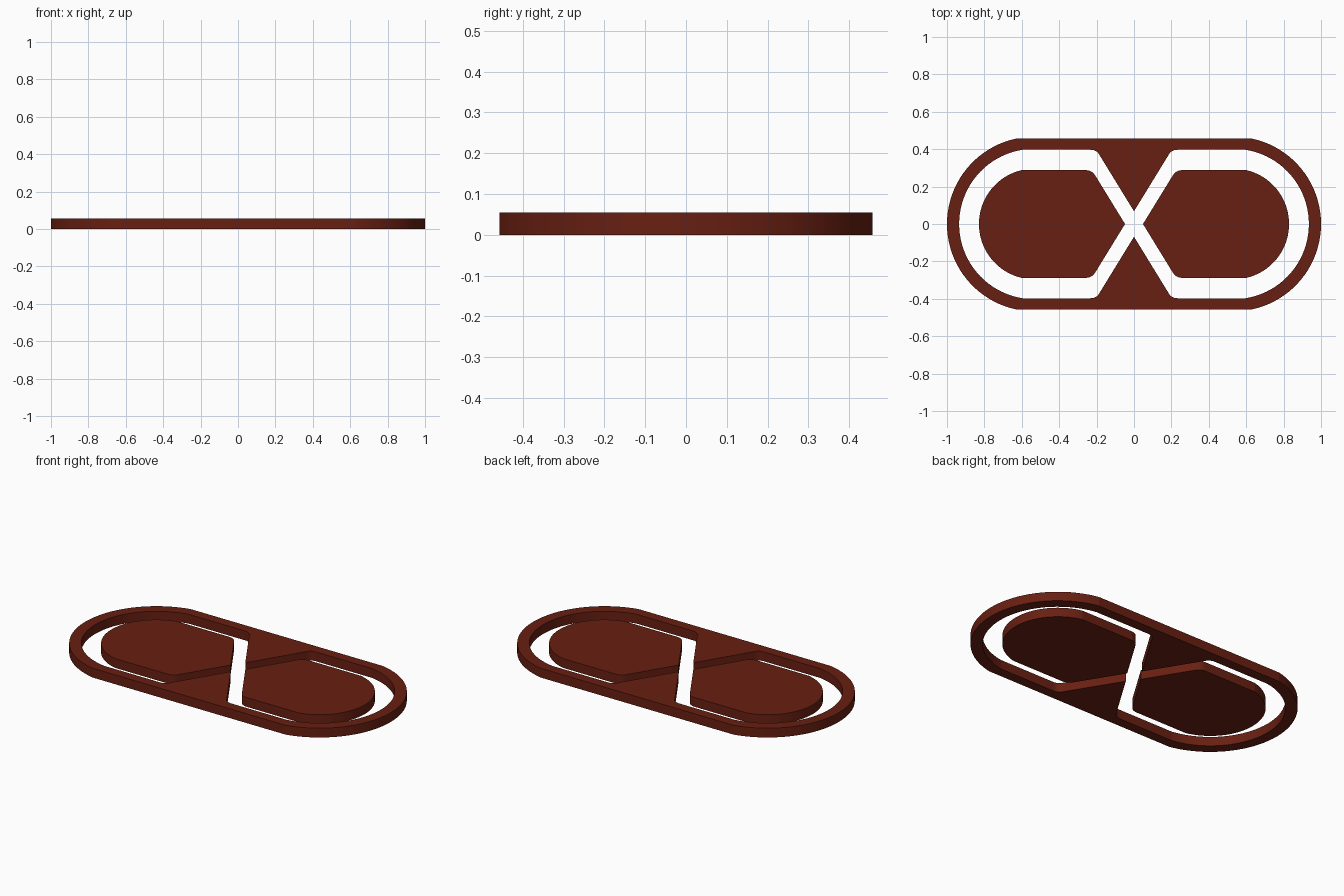
import bpy, bmesh
from math import asin, cos, sin, pi
from mathutils import Vector

if "Cube" in bpy.data.objects:
    bpy.data.objects.remove(bpy.data.objects["Cube"])

HEIGHT = 0.055
CX = 0.533            # shared centre of the end arcs
SLOPE = 1.63          # slope of the diagonal channel edges

mat = bpy.data.materials.new("dark_red")
mat.diffuse_color = (0.14, 0.014, 0.006, 1)
mat.use_nodes = True
mat.node_tree.nodes["Principled BSDF"].inputs["Base Color"].default_value = mat.diffuse_color


def end_arc(half_h, tip_x, n=40):
    """Right-hand end arc from bottom to top, clipped at +-half_h."""
    r = tip_x - CX
    a = asin(half_h / r)
    return [(CX + r * cos(-a + 2 * a * i / n), r * sin(-a + 2 * a * i / n))
            for i in range(n + 1)]


def rounded(prev, corner, nxt, d, n=8):
    """Soft corner starting d away from the sharp corner on each side."""
    p, c, q = Vector(prev), Vector(corner), Vector(nxt)
    a, b = c + (p - c).normalized() * d, c + (q - c).normalized() * d
    return [tuple(a * (1 - t) ** 2 + c * 2 * t * (1 - t) + b * t * t)
            for t in (i / n for i in range(n + 1))]


def flip(points, sx, sy):
    """Mirror a path and reverse it."""
    return [(x * sx, y * sy) for x, y in reversed(points)]


def plate(name, loops):
    """Fill the closed loops (inner ones are holes) and extrude upward."""
    bm = bmesh.new()
    for loop in loops:
        vs = [bm.verts.new((x, y, 0)) for x, y in loop]
        for i, v in enumerate(vs):
            bm.edges.new((v, vs[(i + 1) % len(vs)]))
    bmesh.ops.triangle_fill(bm, use_beauty=True, use_dissolve=False,
                            edges=bm.edges[:], normal=(0, 0, 1))
    ext = bmesh.ops.extrude_face_region(bm, geom=bm.faces[:], use_keep_orig=True)
    bmesh.ops.translate(bm, vec=(0, 0, HEIGHT),
                        verts=[g for g in ext["geom"] if isinstance(g, bmesh.types.BMVert)])
    bmesh.ops.recalc_face_normals(bm, faces=bm.faces[:])
    me = bpy.data.meshes.new(name)
    bm.to_mesh(me)
    bm.free()
    me.materials.append(mat)
    ob = bpy.data.objects.new(name, me)
    bpy.context.collection.objects.link(ob)
    bpy.ops.object.select_all(action='DESELECT')
    ob.select_set(True)
    bpy.context.view_layer.objects.active = ob
    bpy.ops.object.shade_smooth_by_angle(angle=pi / 18)
    return ob


# Outer frame with the two inward-pointing wedges
outer = end_arc(0.457, 1.0)
outer += flip(outer, -1, 1)

apex, top = 0.068, 0.397
cx = (top - apex) / SLOPE
corner = rounded((CX, top), (cx, top), (0, apex), 0.03)
right = flip(corner, 1, -1) + end_arc(top, 0.935) + corner
inner = right + [(0, apex)] + flip(right, -1, 1) + [(0, -apex)]
plate("outer_frame", [outer, inner])

# Two pads, each coming to a point at the middle
tip, top = 0.048, 0.288
cx = tip + top / SLOPE
corner = rounded((CX, top), (cx, top), (tip, 0), 0.035)
pad = flip(corner, 1, -1) + end_arc(top, 0.829) + corner + [(tip, 0)]
plate("right_pad", [pad])
plate("left_pad", [flip(pad, -1, 1)])
